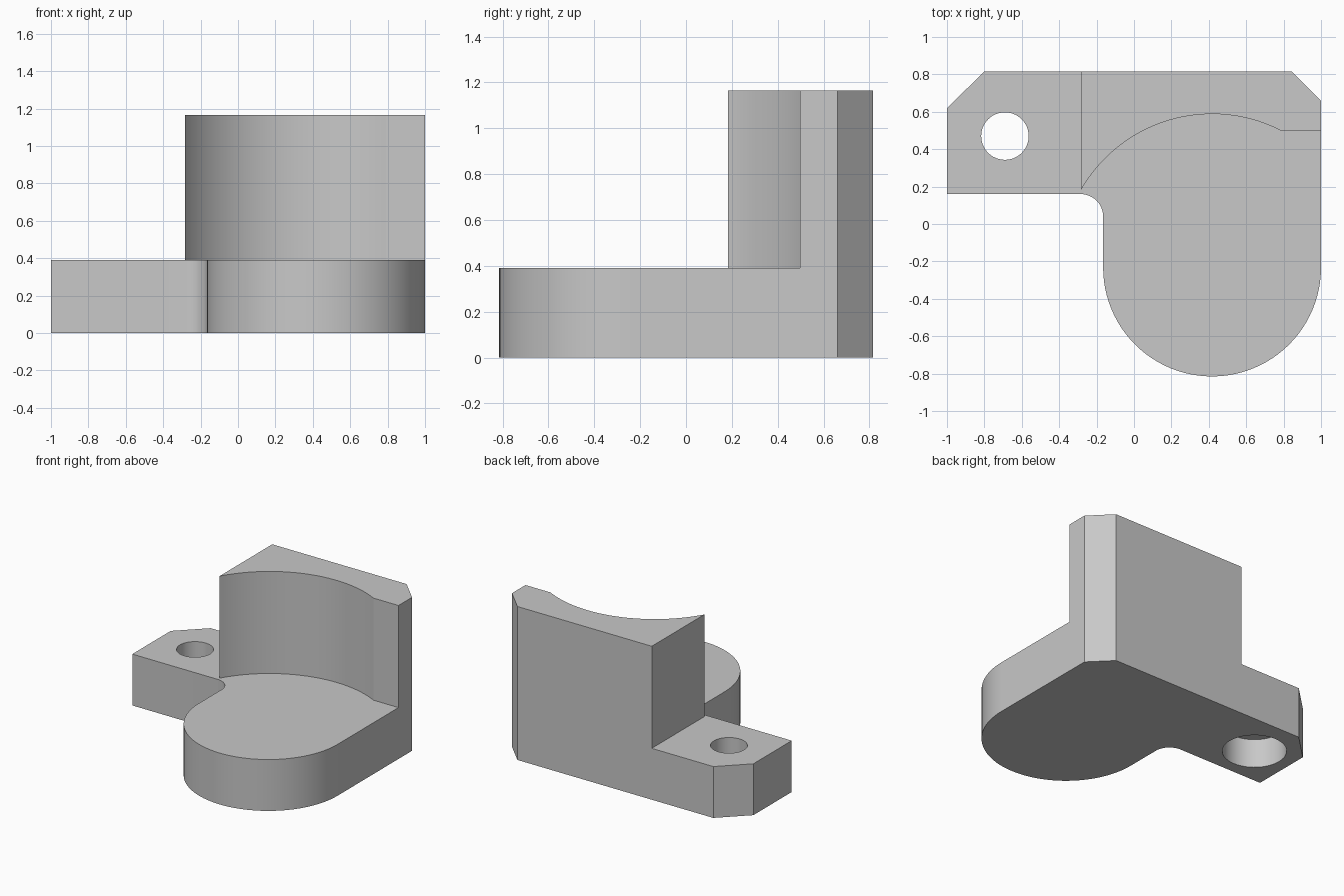
import bpy
import bmesh
from math import cos, sin, sqrt, radians, asin

cube = bpy.data.objects.get("Cube")
if cube:
    bpy.data.objects.remove(cube, do_unlink=True)

# Single plain grey material
grey = bpy.data.materials.new("light_grey")
grey.use_nodes = True
colour = (0.58, 0.58, 0.58, 1)
grey.diffuse_color = colour
grey.node_tree.nodes["Principled BSDF"].inputs["Base Color"].default_value = colour


def arc(cx, cy, r, a0, a1, n):
    """Points along an arc, angles in degrees, both ends included."""
    angles = [radians(a0 + (a1 - a0) * i / n) for i in range(n + 1)]
    return [(cx + r * cos(a), cy + r * sin(a)) for a in angles]


def prism(name, outline, z0, z1):
    """Extrude a closed outline upwards from z0 to z1."""
    bm = bmesh.new()
    face = bm.faces.new([bm.verts.new((x, y, z0)) for x, y in outline])
    top = bmesh.ops.extrude_face_region(bm, geom=[face])["geom"]
    verts = [v for v in top if isinstance(v, bmesh.types.BMVert)]
    bmesh.ops.translate(bm, verts=verts, vec=(0, 0, z1 - z0))
    bmesh.ops.recalc_face_normals(bm, faces=bm.faces)
    mesh = bpy.data.meshes.new(name)
    bm.to_mesh(mesh)
    bm.free()
    mesh.materials.append(grey)
    obj = bpy.data.objects.new(name, mesh)
    bpy.context.collection.objects.link(obj)
    return obj


def boolean(obj, other, operation):
    bpy.context.view_layer.objects.active = obj
    mod = obj.modifiers.new(operation.title(), "BOOLEAN")
    mod.object = other
    mod.operation = operation
    mod.solver = "EXACT"
    bpy.ops.object.modifier_apply(modifier=mod.name)
    bpy.data.objects.remove(other, do_unlink=True)


base_top, wall_top = 0.39, 1.165
back, lobe_x = 0.815, 0.4175

# Base plate: rounded front lobe, filleted inner corner, mounting ear
outline = [(-1, 0.16)]
outline += arc(-0.285, 0.04, 0.12, 90, 0, 12)
outline += arc(lobe_x, -0.2325, 0.5825, 180, 360, 48)
outline += [(1, 0.66), (0.845, back), (-0.8, back), (-1, 0.62)]
bracket = prism("bracket", outline, 0, base_top)

# Upright wall with a concave front face
wall_left, shelf_y, curve_y, curve_r = -0.283, 0.497, -0.22, 0.808
start = 180 - math_deg if (math_deg := 0) else 180
start = 90 + asin((lobe_x - wall_left) / curve_r) / radians(1)
end = asin((shelf_y - curve_y) / curve_r) / radians(1)
outline = arc(lobe_x, curve_y, curve_r, start, end, 36)
outline += [(1, shelf_y), (1, 0.66), (0.845, back), (wall_left, back)]
boolean(bracket, prism("wall", outline, base_top, wall_top), "UNION")

# Bolt hole with a wider counterbore underneath
for name, r, z0, z1 in (("bolt_hole", 0.127, -0.1, 0.6),
                        ("counterbore", 0.222, -0.1, 0.22)):
    ring = arc(-0.69, 0.47, r, 0, 360, 48)[:-1]
    boolean(bracket, prism(name, ring, z0, z1), "DIFFERENCE")

# Smooth the curved walls, keep the corners sharp
bpy.ops.object.select_all(action="DESELECT")
bracket.select_set(True)
bpy.context.view_layer.objects.active = bracket
bpy.ops.object.shade_smooth_by_angle(angle=radians(20))
